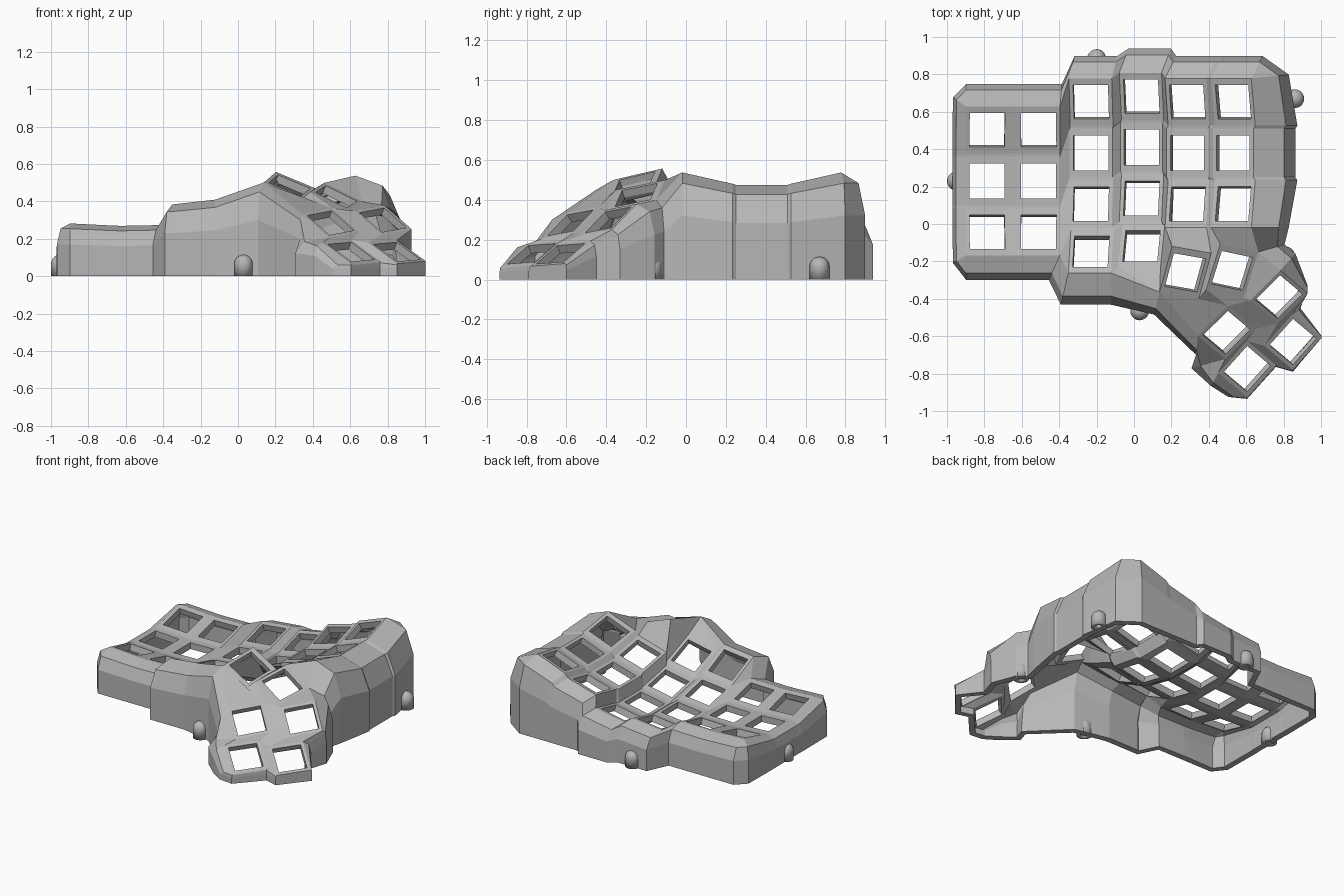
import bpy, bmesh
from math import sin, cos, tan, radians
from mathutils import Vector, Matrix

if "Cube" in bpy.data.objects:
    bpy.data.objects.remove(bpy.data.objects["Cube"])

grey = bpy.data.materials.new("mid_grey")
grey.use_nodes = True
colour = (0.47, 0.47, 0.47, 1)
grey.diffuse_color = colour
grey.node_tree.nodes["Principled BSDF"].inputs["Base Color"].default_value = colour

HALF, LONG, HOLE = 0.115, 0.13, 0.094   # half sizes of a key frame and its opening
PITCH, RADIUS = 0.25, 1.1               # column curvature per row
CORNERS = {"nw": (-1, 1), "ne": (1, 1), "se": (1, -1), "sw": (-1, -1)}

bm = bmesh.new()
post = {}                               # frame corners, such as "A0nw"
ring_faces = []


def add_key(name, centre, turn, gx, gy, reach=HALF):
    """Frame with a square opening, lying on the slope (gx, gy)."""
    c, s = cos(radians(turn)), sin(radians(turn))
    u = Vector((c, s, gx * c + gy * s)).normalized()
    v = Vector((-gx, -gy, 1)).cross(u).normalized()
    outer, inner = [], []
    for tag, (a, b) in CORNERS.items():
        outer.append(bm.verts.new(Vector(centre) + u * a * HALF + v * b * reach))
        inner.append(bm.verts.new(Vector(centre) + (u * a + v * b) * HOLE))
        post[name + tag] = outer[-1]
    for i in range(4):
        j = (i + 1) % 4
        ring_faces.append(bm.faces.new((outer[i], outer[j], inner[j], inner[i])))


def web(names):
    bm.faces.new([post[n] for n in names.split()])


# Finger columns: x, y and z of the flat row, sideways slope, number of rows
columns = {
    "A": (-0.785, 0.23, 0.21, -0.05, 3),
    "B": (-0.51, 0.23, 0.205, 0.02, 3),
    "C": (-0.23, 0.38, 0.20, 0.11, 4),
    "D": (0.04, 0.41, 0.205, 0.19, 4),
    "E": (0.285, 0.38, 0.335, 0.28, 3),
    "F": (0.53, 0.38, 0.435, 0.37, 3),
}
for name, (x, y, z, slope, rows) in columns.items():
    for r in range(rows):
        t = (1 - r) * PITCH
        add_key(f"{name}{r}", (x, y + RADIUS * sin(t), z + RADIUS * (1 - cos(t))),
                0, slope, tan(t), LONG)

# Thumb cluster: centre, turn, slope
add_key("T1", (0.275, -0.26, 0.485), -10, -0.36, 0.33, LONG)
add_key("T2", (0.525, -0.25, 0.425), -12, -0.42, 0.33, LONG)
add_key("T3", (0.775, -0.39, 0.30), -40, -0.39, 0.58)
add_key("T4", (0.495, -0.58, 0.285), -40, -0.39, 0.58)
add_key("T5", (0.85, -0.63, 0.13), -40, -0.38, 0.42)
add_key("T6", (0.605, -0.775, 0.13), -40, -0.38, 0.42)

# Webs within and between the finger columns
for name, col in columns.items():
    for r in range(col[4] - 1):
        web(f"{name}{r}sw {name}{r}se {name}{r+1}ne {name}{r+1}nw")
for a, b in zip("ABCDE", "BCDEF"):
    rows = min(columns[a][4], columns[b][4])
    for r in range(rows):
        web(f"{a}{r}ne {b}{r}nw {b}{r}sw {a}{r}se")
        if r < rows - 1:
            web(f"{a}{r}se {b}{r}sw {b}{r+1}nw {a}{r+1}ne")

# Webs around the thumb cluster
for names in (
    "B2se C2sw C3nw", "B2se C3nw C3sw",
    "D2se E2sw D3ne", "D3ne E2sw T1nw", "D3ne T1nw D3se", "D3se T1nw T1sw",
    "C3se D3sw T1sw", "D3sw D3se T1sw",
    "E2sw E2se T1ne T1nw", "E2se F2sw T2nw T1ne", "F2sw F2se T2ne T2nw",
    "T1ne T2nw T2sw T1se", "T2ne T3nw T3sw T2se",
    "T2se T3sw T4nw T2sw", "T1se T2sw T4nw", "T1sw T1se T4nw T4sw",
    "T4nw T3sw T3se T4ne", "T3ne T5nw T5sw T3se", "T4ne T6nw T6sw T4se",
    "T4ne T3se T5sw T6nw", "T6nw T5sw T5se T6ne",
):
    web(names)

# Skirt wall: outward reach of the foot for each run of rim corners
skirt = (
    (0, 0.12, "A0nw A0ne B0nw"),
    (0.01, 0.12, "B0ne"),
    (0.03, 0.12, "C0nw C0ne"),
    (0.05, 0.13, "D0nw D0ne"),
    (0.06, 0.12, "E0nw E0ne F0nw F0ne"),
    (0.2, 0.02, "F0ne"),
    (0.225, 0, "F0se F1ne F1se F2ne"),
    (0.2, 0, "F2se"),
    (0.14, 0.04, "T2ne"),
    (0.08, 0.09, "T3nw"),
    (0, 0.04, "T3ne"),
    (0.04, 0.03, "T5nw"),
    (0, 0.01, "T5ne"),
    (0, -0.01, "T5se T6ne T6se"),
    (-0.1, 0, "T6se"),
    (-0.04, -0.07, "T6sw"),
    (-0.18, -0.05, "T4se"),
    (-0.01, -0.1, "T4sw"),
    (-0.03, -0.12, "T1sw"),
    (0, -0.17, "C3se C3sw"),
    (-0.04, -0.17, "C3sw"),
    (-0.06, -0.13, "B2se"),
    (0, -0.13, "B2sw A2se A2sw"),
    (-0.07, -0.04, "A2sw"),
    (-0.07, 0, "A2nw A1sw A1nw A0sw"),
    (-0.07, 0.05, "A0nw"),
)
strips = []
for dx, dy, names in skirt:
    for n in names.split():
        top = post[n]
        strip = [top]
        for reach, height in ((0.73, 0.9), (1, 0.6), (1, 0)):
            x, y, z = top.co
            strip.append(bm.verts.new((x + dx * reach, y + dy * reach, z * height)))
        strips.append(strip)
for a, b in zip(strips, strips[1:] + strips[:1]):
    for i in range(3):
        loop = [a[i], a[i + 1], b[i + 1], b[i]]
        bm.faces.new(list(dict.fromkeys(loop)))

bmesh.ops.recalc_face_normals(bm, faces=bm.faces)
bm.normal_update()
if ring_faces[0].normal.z < 0:
    bmesh.ops.reverse_faces(bm, faces=bm.faces)


def finish(mesh_bm, name, thickness):
    """Turn a surface into a shell of the given thickness."""
    mesh = bpy.data.meshes.new(name)
    mesh_bm.to_mesh(mesh)
    mesh_bm.free()
    mesh.materials.append(grey)
    obj = bpy.data.objects.new(name, mesh)
    bpy.context.collection.objects.link(obj)
    shell = obj.modifiers.new("shell", "SOLIDIFY")
    shell.thickness = thickness
    shell.offset = -1


finish(bm, "case_shell", 0.045)

# Domed screw posts along the foot of the wall
R, STEM = 0.05, 0.065
spots = ((-0.95, 0.23), (-0.2, 0.885), (0.86, 0.67), (0.81, -0.17), (0.03, -0.465))
for i, (x, y) in enumerate(spots):
    pm = bmesh.new()
    bmesh.ops.create_uvsphere(pm, u_segments=20, v_segments=12, radius=R)
    low = [v for v in pm.verts if v.co.z < -0.001]
    bmesh.ops.delete(pm, geom=low, context="VERTS")
    rim = [e for e in pm.edges if e.is_boundary]
    new = bmesh.ops.extrude_edge_only(pm, edges=rim)["geom"]
    for v in new:
        if isinstance(v, bmesh.types.BMVert):
            v.co.z = -STEM
    bmesh.ops.recalc_face_normals(pm, faces=pm.faces)
    pm.normal_update()
    crown = max(pm.faces, key=lambda f: f.calc_center_median().z)
    if crown.normal.z < 0:
        bmesh.ops.reverse_faces(pm, faces=pm.faces)
    for f in pm.faces:
        f.smooth = True
    bmesh.ops.transform(pm, matrix=Matrix.Translation((x, y, STEM)), verts=pm.verts)
    finish(pm, f"screw_post_{i + 1}", 0.025)
